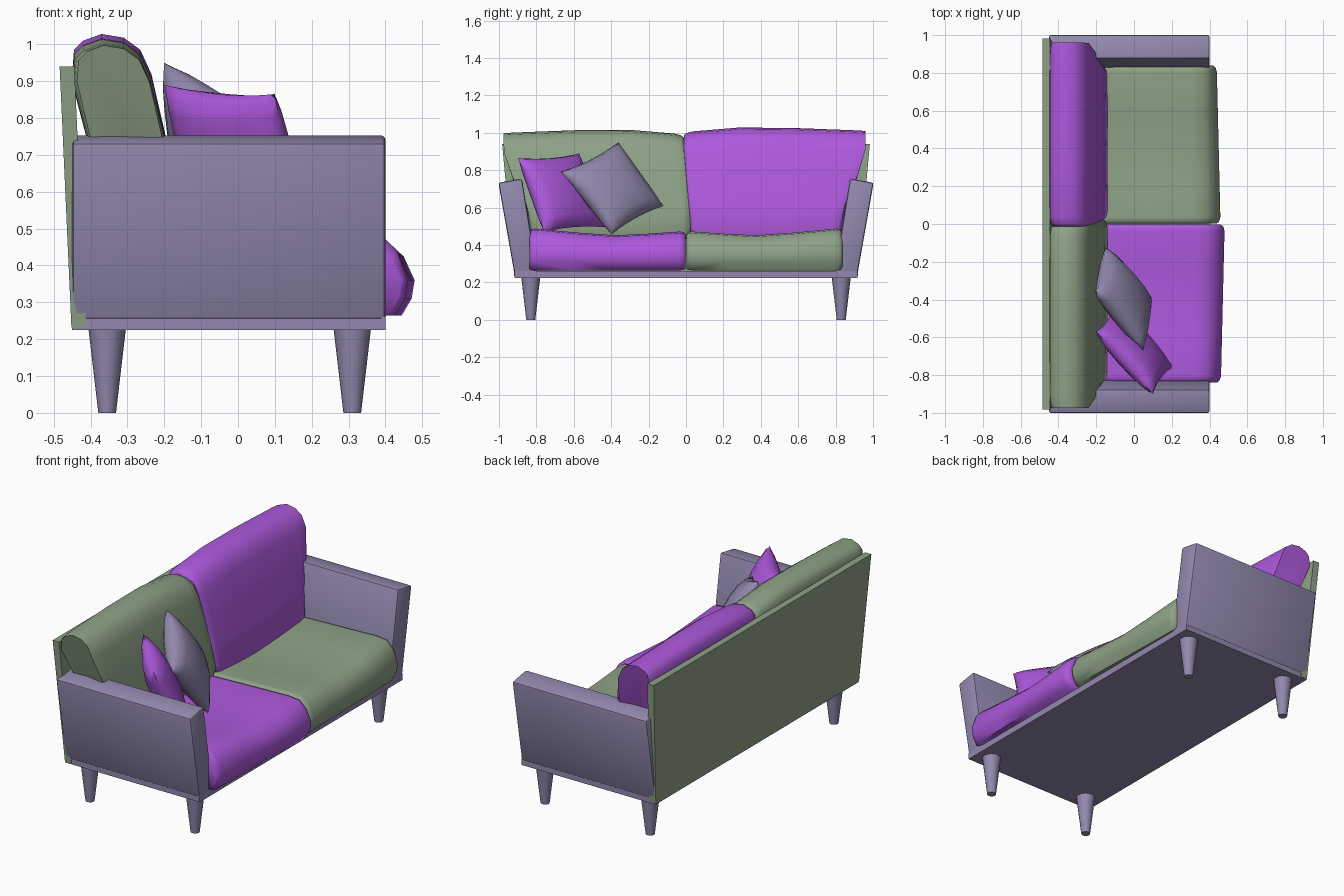
import bpy, bmesh, math
from mathutils import Vector

if "Cube" in bpy.data.objects:
    bpy.data.objects.remove(bpy.data.objects["Cube"])


def material(name, rgb):
    m = bpy.data.materials.new(name)
    m.diffuse_color = (*rgb, 1)
    m.use_nodes = True
    m.node_tree.nodes["Principled BSDF"].inputs["Base Color"].default_value = m.diffuse_color
    return m


LAVENDER = material("lavender", (0.29, 0.25, 0.42))
PURPLE = material("purple", (0.42, 0.10, 0.72))
GREEN = material("green", (0.27, 0.36, 0.24))


def finish(name, bm, mat, angle=40):
    bmesh.ops.recalc_face_normals(bm, faces=bm.faces)
    me = bpy.data.meshes.new(name)
    bm.to_mesh(me)
    bm.free()
    me.materials.append(mat)
    me.shade_smooth()
    me.set_sharp_from_angle(angle=math.radians(angle))
    ob = bpy.data.objects.new(name, me)
    bpy.context.collection.objects.link(ob)
    return ob


def loft(name, rings, mat, bevel=0, angle=40):
    """Skin a list of closed rings of points and cap both ends."""
    bm = bmesh.new()
    vs = [[bm.verts.new(p) for p in r] for r in rings]
    n = len(vs[0])
    for a, b in zip(vs, vs[1:]):
        for i in range(n):
            j = (i + 1) % n
            bm.faces.new((a[i], a[j], b[j], b[i]))
    bm.faces.new(vs[0])
    bm.faces.new(vs[-1])
    if bevel:
        bmesh.ops.recalc_face_normals(bm, faces=bm.faces)
        bmesh.ops.bevel(bm, geom=bm.edges[:], offset=bevel, segments=2,
                        profile=0.5, affect='EDGES')
    return finish(name, bm, mat, angle)


def cushion(name, profile, stations, place, mat):
    """Loft a side profile; stations are (t, shrink, lift), place maps to 3D."""
    cx = sum(p[0] for p in profile) / len(profile)
    cz = sum(p[1] for p in profile) / len(profile)
    rings = []
    for t, s, lift in stations:
        ring = []
        for x, z in profile:
            dz = lift if z > cz else 0
            ring.append(place(t, cx + (x - cx) * s, cz + (z - cz) * s + dz))
        rings.append(ring)
    return loft(name, rings, mat, angle=60)


def pillow(name, a, b, c, d, thick, mat, n=8):
    """Stuffed square between four corners given in order round the edge."""
    a, b, c, d = map(Vector, (a, b, c, d))
    normal = (b - a).cross(d - a).normalized()
    bm = bmesh.new()
    grid = {}
    for side in (1, -1):
        for i in range(n + 1):
            for j in range(n + 1):
                rim = i in (0, n) or j in (0, n)
                if rim and side < 0:
                    grid[side, i, j] = grid[1, i, j]
                    continue
                u, v = -math.cos(math.pi * i / n), -math.cos(math.pi * j / n)
                # edges pull in between the corners
                pu, pv = u * (0.93 + 0.07 * v * v), v * (0.93 + 0.07 * u * u)
                p = (a * (1 - pu) * (1 - pv) + b * (1 + pu) * (1 - pv)
                     + c * (1 + pu) * (1 + pv) + d * (1 - pu) * (1 + pv)) / 4
                h = ((1 - u * u) * (1 - v * v)) ** 0.4 if not rim else 0
                grid[side, i, j] = bm.verts.new(p + normal * side * h * thick / 2)
        for i in range(n):
            for j in range(n):
                bm.faces.new((grid[side, i, j], grid[side, i + 1, j],
                              grid[side, i + 1, j + 1], grid[side, i, j + 1]))
    return finish(name, bm, mat, 70)


# Base slab
slab = [(-0.45, -0.917), (0.40, -0.917), (0.40, 0.917), (-0.45, 0.917)]
loft("base", [[(x, y, z) for x, y in slab] for z in (0.225, 0.262)], LAVENDER)

# Leaning back panel, wider at the top
loft("back_panel",
     [[(-0.452, -0.918, 0.232), (-0.412, -0.918, 0.232),
       (-0.412, 0.918, 0.232), (-0.452, 0.918, 0.232)],
      [(-0.484, -0.983, 0.94), (-0.444, -0.983, 0.94),
       (-0.444, 0.983, 0.94), (-0.484, 0.983, 0.94)]], GREEN)

# Outward leaning arms and tapered legs
for side, word in ((-1, "left"), (1, "right")):
    arm = [(0.795, 0.25), (0.918, 0.25), (1.003, 0.733), (0.877, 0.755)]
    loft(word + "_arm", [[(x, side * y, z) for y, z in arm]
                         for x in (-0.45, 0.40)], LAVENDER, bevel=0.012)
    for x, end in ((-0.355, "back"), (0.31, "front")):
        bm = bmesh.new()
        bmesh.ops.create_cone(bm, cap_ends=True, segments=16, radius1=0.024,
                              radius2=0.051, depth=0.23)
        bmesh.ops.translate(bm, verts=bm.verts, vec=(x, side * 0.83, 0.115))
        finish(word + "_" + end + "_leg", bm, LAVENDER)

# Seat cushions: sagging in the middle, swollen front edge
seat = [(-0.41, 0.264), (0.445, 0.264), (0.472, 0.31), (0.48, 0.36),
        (0.45, 0.425), (0.405, 0.465), (0.33, 0.472), (0.1, 0.465),
        (-0.2, 0.455), (-0.41, 0.45)]
seat_stations = [(0.0, 0.93, -0.01), (0.012, 0.975, 0.0), (0.04, 1, 0.0),
                 (0.25, 1, -0.012), (0.45, 1, -0.02), (0.7, 1, -0.005),
                 (0.96, 1, 0.016), (0.985, 0.98, 0.014), (1.0, 0.94, 0.0)]
for side, mat, word, trim in ((-1, PURPLE, "left", 0), (1, GREEN, "right", 0.022)):
    def seat_place(t, x, z, side=side, trim=trim):
        front = max(0, x / 0.48)
        return (x - front * (trim + 0.02 * t), side * (0.002 + 0.836 * t),
                max(z, 0.264))
    cushion(word + "_seat_cushion", seat, seat_stations, seat_place, mat)

# Back cushions: flare outward above the arms
back = [(-0.445, 0.965), (-0.42, 0.99), (-0.37, 1.008), (-0.31, 0.998),
        (-0.265, 0.965), (-0.235, 0.90), (-0.20, 0.76), (-0.165, 0.6),
        (-0.14, 0.47), (-0.16, 0.42), (-0.37, 0.42), (-0.40, 0.7), (-0.45, 0.9)]
back_stations = [(0.0, 0.88, -0.005), (0.015, 0.95, -0.01), (0.05, 0.99, -0.01),
                 (0.3, 1.0, 0.008), (0.6, 1.0, 0.006), (0.94, 0.985, -0.003),
                 (0.985, 0.96, 0.0), (1.0, 0.91, 0.01)]
for side, mat, word, tall, wide in ((-1, GREEN, "left", 0.0, 0.0),
                                    (1, PURPLE, "right", 0.012, -0.015)):
    def back_place(t, x, z, side=side, tall=tall, wide=wide):
        k = min(1, max(0, (z - 0.5) / 0.42))
        outer = 0.825 + (0.15 + wide) * k * k * (3 - 2 * k)
        inner = -0.025 * (1 - k) if side < 0 else 0.025 * (1 - k) - 0.012 * k
        y0 = inner if side > 0 else inner * -1
        if side < 0:
            y0 = -0.025 * (1 - k) + 0.012 * k
        return (x, side * (y0 + (outer - y0) * t), z + tall * k)
    cushion(word + "_back_cushion", back, back_stations, back_place, mat)

# Scatter pillows leaning in the left corner
pillow("grey_pillow", (-0.20, -0.36, 0.95), (-0.155, -0.12, 0.61),
       (0.09, -0.40, 0.455), (0.05, -0.67, 0.79), 0.17, LAVENDER)
pillow("purple_pillow", (-0.20, -0.57, 0.89), (0.10, -0.90, 0.865),
       (0.20, -0.76, 0.47), (-0.10, -0.43, 0.495), 0.16, PURPLE)
